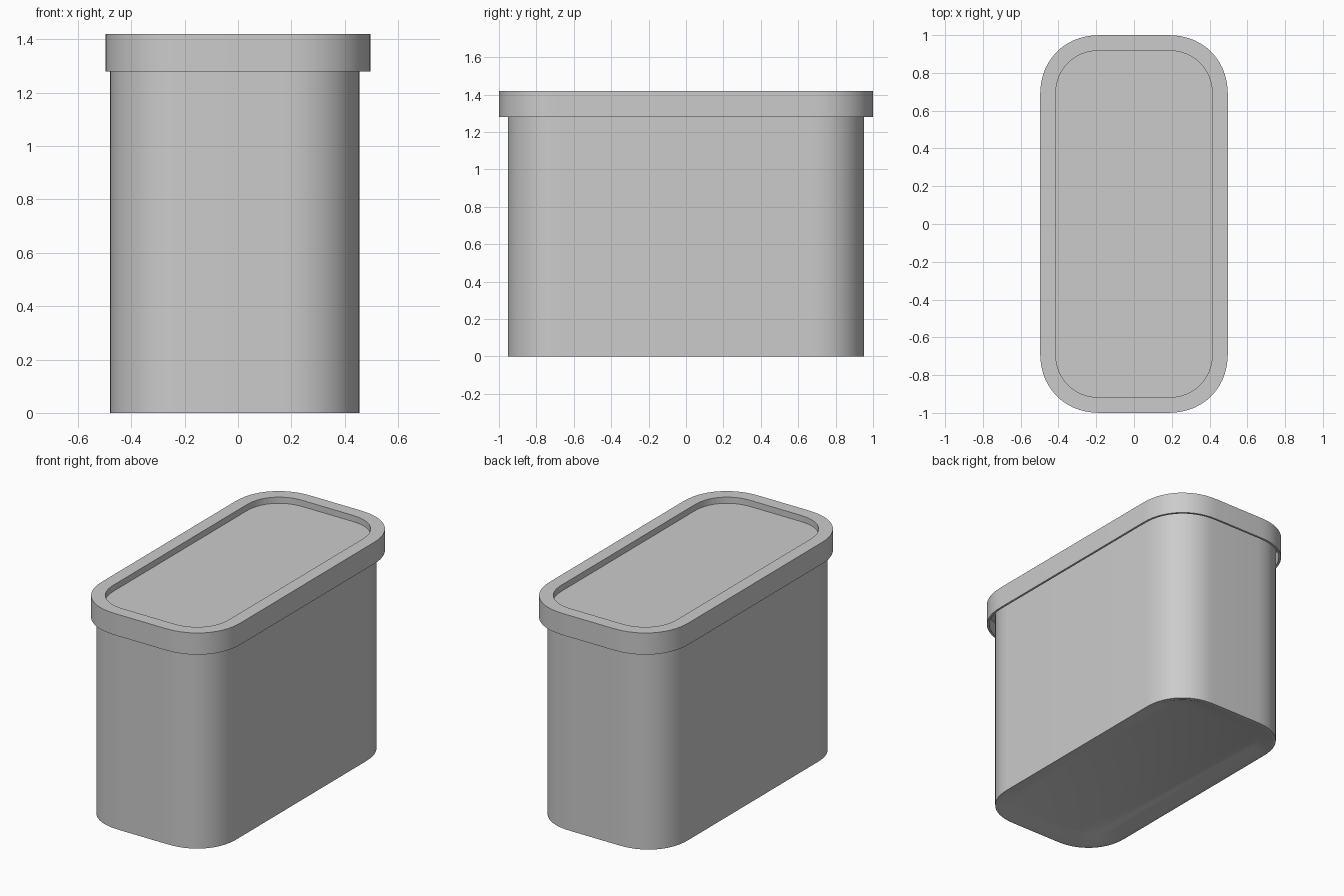
import bpy, bmesh, math

if "Cube" in bpy.data.objects:
    bpy.data.objects.remove(bpy.data.objects["Cube"])

N = 14  # segments per corner


def outline(cx, hx, hy, r, inset):
    """Rounded rectangle with soft superellipse corners, shrunk by inset."""
    hx, hy, r = hx - inset, hy - inset, max(r - inset, 0.05)
    e = 2 / 2.15
    pts = []
    for k in range(4):
        sx = (1, -1, -1, 1)[k]
        sy = (1, 1, -1, -1)[k]
        for i in range(N + 1):
            t = i / N if k % 2 == 0 else 1 - i / N
            a = t * math.pi / 2
            u = max(math.cos(a), 0) ** e
            v = max(math.sin(a), 0) ** e
            pts.append((cx + sx * (hx - r + r * u), sy * (hy - r + r * v)))
    return pts


def loft(name, cx, hx, hy, r, profile):
    """Skin rings given as (inset, z) and cap both ends."""
    bm = bmesh.new()
    rings = [[bm.verts.new((x, y, z)) for x, y in outline(cx, hx, hy, r, d)]
             for d, z in profile]
    n = len(rings[0])
    for a, b in zip(rings, rings[1:]):
        for i in range(n):
            j = (i + 1) % n
            bm.faces.new((a[i], a[j], b[j], b[i]))
    bm.faces.new(rings[0])
    bm.faces.new(rings[-1])
    bmesh.ops.recalc_face_normals(bm, faces=bm.faces)
    me = bpy.data.meshes.new(name)
    bm.to_mesh(me)
    bm.free()
    ob = bpy.data.objects.new(name, me)
    bpy.context.collection.objects.link(ob)
    bpy.ops.object.select_all(action='DESELECT')
    ob.select_set(True)
    bpy.context.view_layer.objects.active = ob
    bpy.ops.object.shade_smooth_by_angle(angle=math.radians(30))
    return ob


# Hollow tub with a shallow sloped recess underneath, sitting slightly off centre
loft("container_body", -0.012, 0.467, 0.953, 0.29, [
    (0.095, 0.03), (0.025, 0.0), (0.0, 0.0), (0.0, 1.365),
    (0.02, 1.365), (0.02, 0.06), (0.06, 0.05)])

# Lid with recessed top panel, raised rim and thin overhanging skirt
loft("lid", 0.0, 0.497, 1.0, 0.32, [
    (0.082, 1.38), (0.082, 1.42), (0.0, 1.42), (0.0, 1.28),
    (0.014, 1.28), (0.014, 1.366)])
